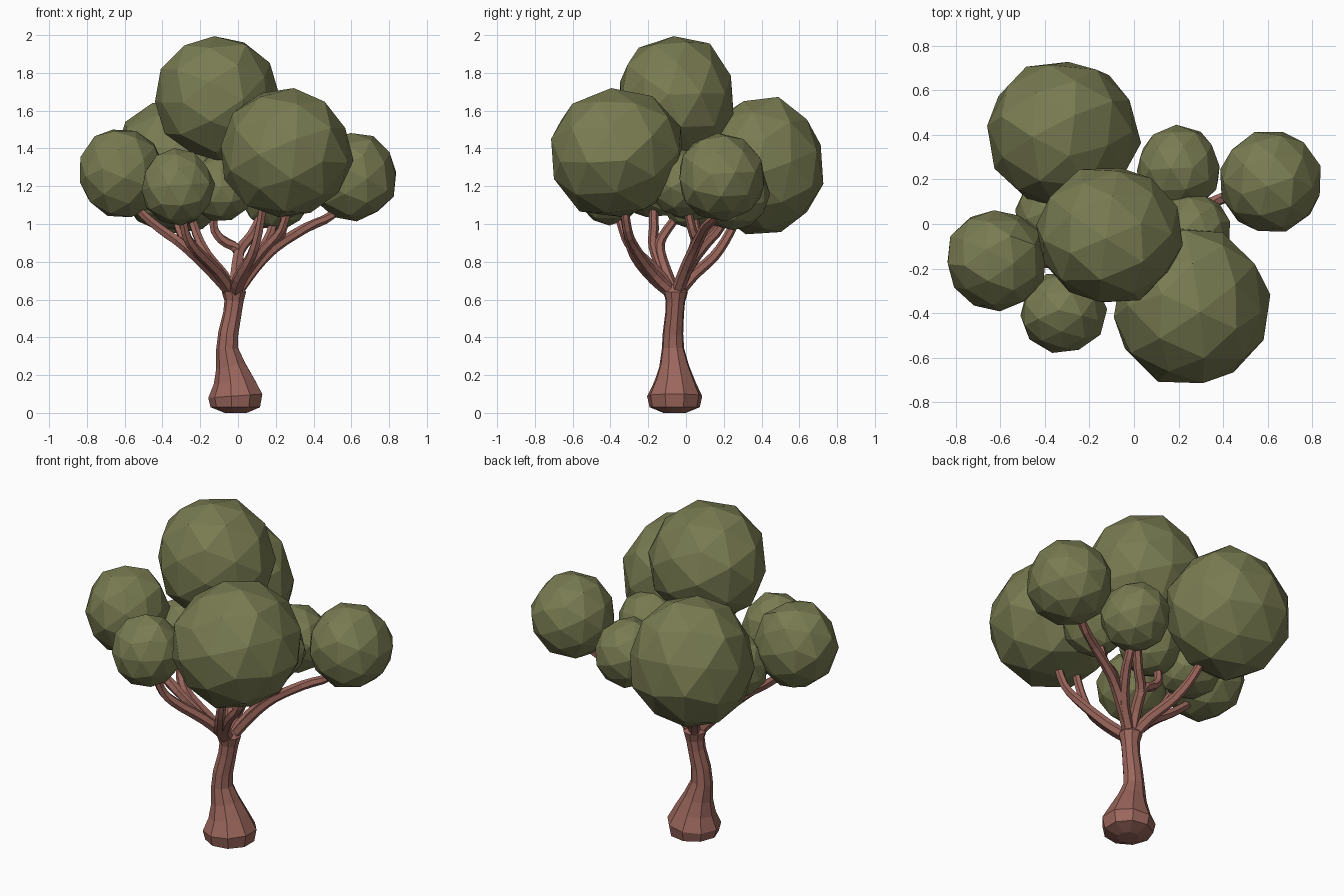
import bpy, bmesh, math, random
from mathutils import Vector, Euler

if "Cube" in bpy.data.objects:
    bpy.data.objects.remove(bpy.data.objects["Cube"])

random.seed(4)


def material(name, rgb):
    m = bpy.data.materials.new(name)
    m.diffuse_color = (*rgb, 1)
    m.use_nodes = True
    m.node_tree.nodes["Principled BSDF"].inputs["Base Color"].default_value = m.diffuse_color
    return m


LEAF = material("olive_leaf", (0.19, 0.2, 0.083))
BARK = material("red_brown_bark", (0.33, 0.135, 0.108))


def finish(bm, name, mat):
    bmesh.ops.recalc_face_normals(bm, faces=bm.faces[:])
    me = bpy.data.meshes.new(name)
    bm.to_mesh(me)
    bm.free()
    me.materials.append(mat)
    ob = bpy.data.objects.new(name, me)
    bpy.context.collection.objects.link(ob)
    return ob


def tube(name, pts, radii, sides):
    """Closed faceted tube through the points, one radius per point."""
    bm = bmesh.new()
    rings = []
    for i, p in enumerate(pts):
        t = (pts[min(i + 1, len(pts) - 1)] - pts[max(i - 1, 0)]).normalized()
        u = (Vector((1, 0, 0)) - t * t.x).normalized() if abs(t.x) < 0.95 else Vector((0, 1, 0))
        v = t.cross(u)
        ring = []
        for k in range(sides):
            a = 2 * math.pi * (k + 0.5) / sides
            ring.append(bm.verts.new(p + radii[i] * (u * math.cos(a) + v * math.sin(a))))
        rings.append(ring)
    for a, b in zip(rings, rings[1:]):
        for k in range(sides):
            n = (k + 1) % sides
            bm.faces.new((a[k], a[n], b[n], b[k]))
    bm.faces.new(rings[0])
    bm.faces.new(rings[-1])
    return finish(bm, name, BARK)


def smooth_path(p, steps=3):
    """Catmull-Rom path through the points."""
    q = [2 * p[0] - p[1]] + p + [2 * p[-1] - p[-2]]
    out = []
    for i in range(1, len(q) - 2):
        a, b, c, d = q[i - 1:i + 3]
        for s in range(steps):
            t = s / steps
            out.append(0.5 * (2 * b + (c - a) * t + (2 * a - 5 * b + 4 * c - d) * t * t
                              + (3 * b - a - 3 * c + d) * t ** 3))
    return out + [p[-1]]


# Trunk: flared foot, thin curved stem, slight knot at the crown
trunk = [(-.01, -.06, 0, .06), (-.01, -.06, .03, .135), (-.01, -.06, .09, .148),
         (-.02, -.06, .17, .11), (-.037, -.063, .25, .08), (-.056, -.069, .34, .06),
         (-.05, -.069, .42, .055), (-.028, -.06, .53, .05), (-.02, -.056, .59, .052),
         (-.02, -.055, .64, .066), (-.02, -.055, .68, .035)]
tube("trunk", [Vector(p[:3]) for p in trunk], [p[3] for p in trunk], 9)

# Branches: fan out from the crown of the trunk into the leaf clumps
fork = (-.02, -.055, .62)
branches = {
    "right": [(.09, -.0, .77), (.2, .05, .88), (.36, .1, .98), (.5, .16, 1.05), (.6, .19, 1.2)],
    "right_back": [(.08, .01, .77), (.15, .11, .9), (.18, .18, .98), (.2, .25, 1.15)],
    "right_inner": [(.08, .0, .77), (.19, .05, .9), (.24, .03, .98), (.25, -.02, 1.2)],
    "front_right": [(.0, -.17, .71), (.07, -.27, .83), (.11, -.31, .96), (.14, -.34, 1.15)],
    "front_right_outer": [(.03, -.17, .73), (.14, -.27, .87), (.23, -.31, .97), (.28, -.33, 1.15)],
    "left": [(-.14, -.12, .75), (-.28, -.17, .88), (-.42, -.17, .98), (-.53, -.17, 1.08),
             (-.6, -.16, 1.2)],
    "front_left": [(-.11, -.16, .75), (-.23, -.28, .87), (-.28, -.33, .96), (-.31, -.38, 1.15)],
    "left_back": [(-.14, -.11, .76), (-.25, -.14, .88), (-.31, -.1, .97), (-.35, .02, 1.12)],
    "back": [(-.08, .04, .73), (-.16, .15, .83), (-.22, .23, .95), (-.28, .33, 1.15)],
    "centre_left": [(-.01, .0, .75), (0, .07, .86), (-.09, .06, .92), (-.13, .05, 1.0),
                    (-.1, .03, 1.18)],
    "centre_right": [(-.01, .0, .75), (.01, .07, .86), (.07, .12, .94), (.12, .17, 1.04),
                     (.17, .22, 1.15)],
}
for name, pts in branches.items():
    path = smooth_path([Vector(fork)] + [Vector(p) for p in pts])
    n = len(path) - 1
    tube("branch_" + name, path, [.034 - .013 * i / n for i in range(n + 1)], 6)

# Leaf clumps: faceted balls (centre, radii)
clumps = {
    "top": ((-.108, -.05, 1.667), (.333, .32, .34)),
    "front_right": ((.255, -.368, 1.375), (.355, .37, .355)),
    "back_left": ((-.322, .403, 1.308), (.355, .342, .374)),
    "left": ((-.615, -.16, 1.27), (.23, .23, .247)),
    "front_left": ((-.32, -.397, 1.195), (.198, .188, .204)),
    "right": ((.612, .187, 1.25), (.235, .24, .238)),
    "right_back": ((.2, .248, 1.16), (.192, .195, .195)),
    "right_inner": ((.25, -.03, 1.22), (.185, .175, .185)),
    "left_inner": ((-.35, .04, 1.15), (.185, .18, .185)),
    "centre": ((-.09, .03, 1.19), (.175, .175, .18)),
}
for name, (centre, radii) in clumps.items():
    bm = bmesh.new()
    bmesh.ops.create_icosphere(bm, subdivisions=2, radius=1)
    rot = Euler([random.uniform(0, 6.28) for _ in range(3)]).to_matrix()
    for v in bm.verts:
        v.co = rot @ v.co * random.uniform(.96, 1.02)
    # merge some neighbouring facets into larger flat panels
    bmesh.ops.dissolve_limit(bm, angle_limit=math.radians(13), verts=bm.verts[:], edges=bm.edges[:])
    for v in bm.verts:
        v.co = Vector(centre) + Vector([v.co[k] * radii[k] for k in range(3)])
    finish(bm, "leaf_clump_" + name, LEAF)
